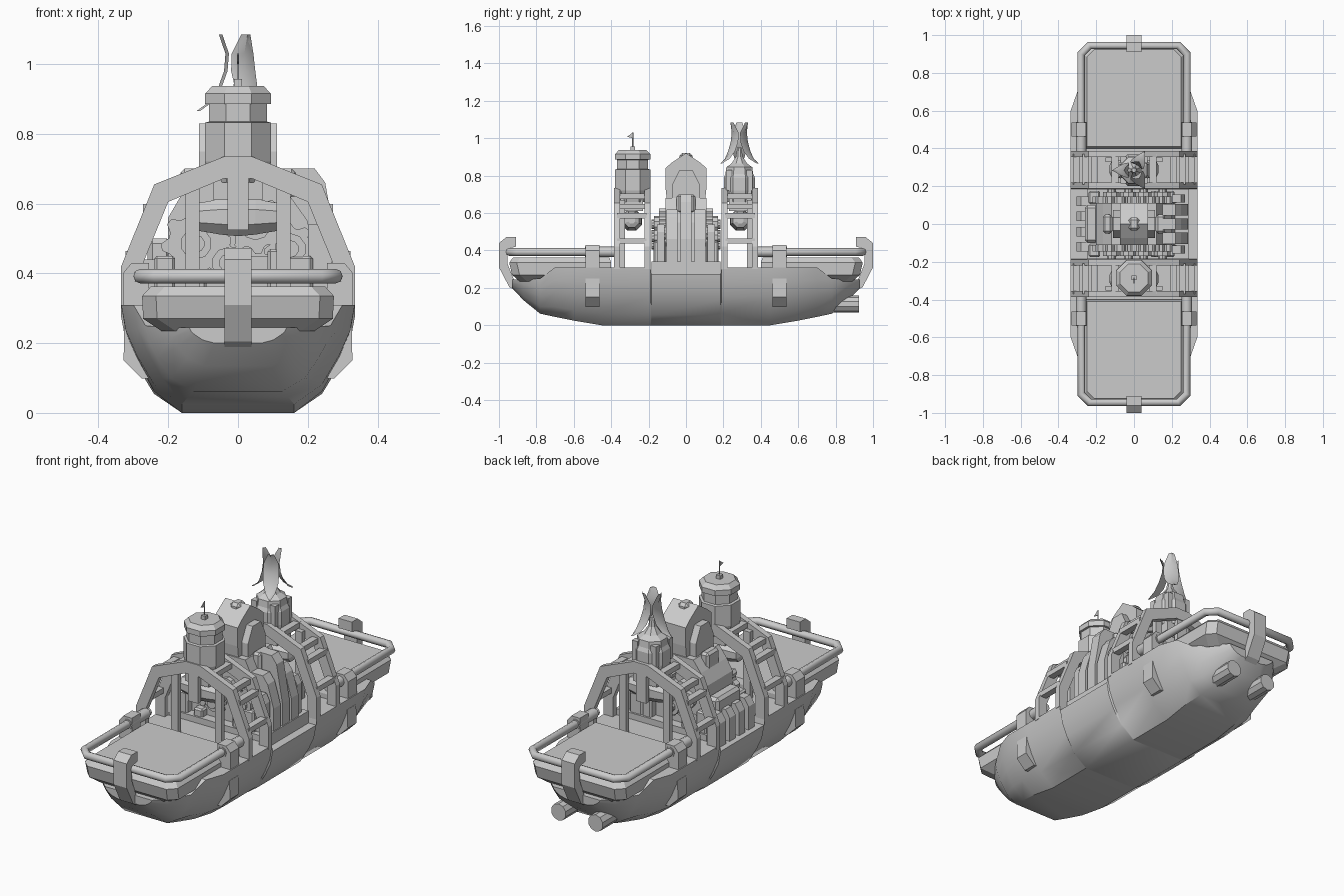
import bpy, bmesh
from math import sin, cos, pi, radians

if "Cube" in bpy.data.objects:
    bpy.data.objects.remove(bpy.data.objects["Cube"])


def mesh(name, verts, faces, smooth=None):
    me = bpy.data.meshes.new(name)
    me.from_pydata(verts, [], faces)
    bm = bmesh.new()
    bm.from_mesh(me)
    bmesh.ops.recalc_face_normals(bm, faces=bm.faces)
    bm.to_mesh(me)
    bm.free()
    ob = bpy.data.objects.new(name, me)
    bpy.context.collection.objects.link(ob)
    if smooth:
        bpy.ops.object.select_all(action='DESELECT')
        bpy.context.view_layer.objects.active = ob
        ob.select_set(True)
        bpy.ops.object.shade_smooth_by_angle(angle=radians(smooth))
    return ob


def loft(name, rings, smooth=None):
    n = len(rings[0])
    faces = [(i*n + j, i*n + (j+1) % n, (i+1)*n + (j+1) % n, (i+1)*n + j)
             for i in range(len(rings)-1) for j in range(n)]
    faces += [tuple(range(n)), tuple(range((len(rings)-1)*n, len(rings)*n))]
    return mesh(name, [v for r in rings for v in r], faces, smooth)


def prism(name, pts, axis, lo, hi):
    put = {'x': lambda a, b, c: (c, a, b), 'y': lambda a, b, c: (a, c, b), 'z': lambda a, b, c: (a, b, c)}[axis]
    return loft(name, [[put(a, b, c) for a, b in pts] for c in (lo, hi)])


def box(name, x0, x1, y0, y1, z0, z1, bevel=0):
    ob = prism(name, [(x0, y0), (x1, y0), (x1, y1), (x0, y1)], 'z', z0, z1)
    if bevel:
        m = ob.modifiers.new('bevel', 'BEVEL')
        m.width, m.segments = bevel, 1
    return ob


def lathe(name, prof, centre, axis='z', n=8):
    cx, cy, cz = centre
    rings = []
    for r, h in prof:
        ring = []
        for k in range(n):
            a, b = r*cos(2*pi*(k+.5)/n), r*sin(2*pi*(k+.5)/n)
            ring.append({'z': (cx+a, cy+b, cz+h), 'y': (cx+a, cy+h, cz+b), 'x': (cx+h, cy+a, cz+b)}[axis])
        rings.append(ring)
    return loft(name, rings)


def tube(name, pts, r):
    cu = bpy.data.curves.new(name, 'CURVE')
    cu.dimensions, cu.bevel_depth, cu.bevel_resolution, cu.use_fill_caps = '3D', r, 2, True
    sp = cu.splines.new('POLY')
    sp.points.add(len(pts)-1)
    for p, c in zip(sp.points, pts):
        p.co = (*c, 1)
    ob = bpy.data.objects.new(name, cu)
    bpy.context.collection.objects.link(ob)


def gear(name, x, z, r, y0, y1, teeth=8):
    pts = []
    for k in range(teeth*4):
        rr = r if k % 4 < 2 else r*.8
        pts.append((x + rr*cos(2*pi*k/teeth/4), z + rr*sin(2*pi*k/teeth/4)))
    prism(name, pts, 'y', min(y0, y1), max(y0, y1))


# Hull: lofted cross-sections (y, half width, keel z, deck z), mirrored fore and aft
half = [(.185, .335, 0, .275), (.19, .335, 0, .31), (.45, .335, 0, .31), (.6, .335, .025, .31),
        (.7, .3, .045, .31), (.78, .265, .062, .25), (.87, .2, .135, .245), (.93, .14, .2, .245)]
stations = [(-y, w, a, b) for y, w, a, b in reversed(half)] + half
section = [(.48, 0), (.72, .2), (.87, .5), (.96, .74), (1, 1)]
rings = []
for y, w, a, b in stations:
    right = [(w*f, y, a + (b-a)*g) for f, g in section]
    rings.append(right + [(-x, yy, z) for x, yy, z in reversed(right)])
loft('hull', rings, 35)

# Parts repeated at bow and stern
for s, end in ((-1, 'bow'), (1, 'stern')):
    # Deck pontoon: stacked chamfered outlines
    rings = []
    for z, w, y0, y1 in ((.235, .22, .41, .89), (.27, .272, .4, .93), (.335, .275, .4, .945), (.362, .25, .41, .925)):
        c = .04
        rings.append([(-w, s*y0, z), (w, s*y0, z), (w, s*(y1-c), z), (w-c, s*y1, z), (c-w, s*y1, z), (-w, s*(y1-c), z)])
    loft(end + '_deck_pontoon', rings)
    # Handrail
    tube(end + '_handrail', [(x, s*y, .392) for x, y in
         ((.28, .36), (.28, .9), (.235, .945), (-.235, .945), (-.28, .9), (-.28, .36))], .021)
    # Hooked fender over the end
    prof = [(1, .31), (1, .44), (.96, .472), (.91, .472), (.91, .42), (.955, .41), (.955, .33), (.89, .17), (.945, .205)]
    prism(end + '_fender', [(s*a, b) for a, b in prof], 'x', -.039, .039)
    for m in (-1, 1):
        # Side cleats: rail bracket and hull bumper
        lo = [(.255, .3), (.33, .3), (.33, .4), (.305, .43), (.255, .43)]
        prism(end + '_rail_bracket', [(m*a, b) for a, b in lo], 'y', s*.5-.037, s*.5+.037)
        lo = [(.24, .25), (.326, .25), (.328, .15), (.275, .098), (.24, .1)]
        prism(end + '_hull_bumper', [(m*a, b) for a, b in lo], 'y', s*.5-.037, s*.5+.037)
        tube(end + '_rail_sleeve', [(m*.28, s*.38, .392), (m*.28, s*.54, .392)], .028)
        # Links between the two arches
        for x, z, h in ((.305, .45, .018), (.255, .585, .018), (.21, .635, .018), (.1, .69, .018)):
            box(end + '_arch_link', m*x-h, m*x+h, s*.29-.08, s*.29+.08, z-.014, z+.014)
        # Inner posts beside the turret
        box(end + '_turret_post', m*.13-.02, m*.13+.02, s*.34-.013, s*.34+.013, .3, .67)
    # Pair of arches
    outer = [(.335, .3), (.335, .42), (.24, .655), (.04, .735)]
    inner = [(.04, .672), (.2, .605), (.28, .41), (.28, .3)]
    prof = outer + [(-x, z) for x, z in reversed(outer)]
    prof += [(-x, z) for x, z in reversed(inner)] + inner
    for y in (.205, .37):
        prism(end + '_arch', prof, 'y', s*y-.016, s*y+.016)
    # Hanging strut, lamp pod and turret mount
    box(end + '_strut', -.03, .03, s*.37-.012, s*.37+.012, .525, .7)
    box(end + '_mount', -.07, .07, s*.29-.06, s*.29+.06, .61, .73)
    lathe(end + '_pod', [(.02, -.13), (.042, -.12), (.055, -.05), (.06, 0), (.055, .05), (.042, .12), (.02, .13)],
          (0, s*.29, .562), 'x')
    # Engine gears and bearings facing this end
    for x, z, r in ((-.12, .485, .1), (.05, .54, .085), (.15, .47, .075), (-.03, .43, .06)):
        gear(end + '_gear', x, z, r, s*.11, s*.145)
        lathe(end + '_gear_hub', [(.045, 0), (.045, .03), (.025, .03), (.025, .045)] if s > 0 else
              [(.025, -.045), (.025, -.03), (.045, -.03), (.045, 0)], (x, s*.14, z), 'y', 10)
    for x0, x1, z in ((.085, .14, .52), (.14, .215, .5), (-.24, -.18, .5), (-.145, -.09, .43)):
        box(end + '_engine_box', x0, x1, s*.14-.035, s*.14+.035, .3, z - .05, .008)
    box(end + '_bulkhead', -.2, .2, s*.12-.015, s*.12+.015, .3, .45)

# Watch turret at the bow
lathe('watch_turret', [(.085, .66), (.103, .72), (.103, .832), (.09, .835), (.09, .885), (.102, .886),
                       (.102, .915), (.08, .937)], (0, -.285, 0))
box('turret_box', -.012, .012, -.297, -.273, .93, .957)
tube('flag_mast', [(0, -.285, .95), (0, -.285, 1.03)], .003)
prism('flag', [(-.285, 1.03), (-.285, 1.0), (-.315, 1.008)], 'x', -.002, .002)

# Flower turret at the stern
lathe('flower_turret', [(.08, .66), (.09, .72), (.09, .79), (.08, .81), (.075, .845), (.045, .865), (.02, .9), (.012, .95)],
      (0, .285, 0))
for k in range(4):
    t = pi/2*k + pi/4
    x, y = .078*cos(t), .285 + .078*sin(t)
    box('turret_clamp', x-.016, x+.016, y-.016, y+.016, .72, .83)
petal = [(.108, .866, .004), (.075, .89, .025), (.048, .93, .037), (.03, .98, .04), (.026, 1.03, .036), (.045, 1.085, .015)]
for k in range(3):
    t = pi/3 + 2*pi*k/3
    rings = []
    for r, z, w in petal:
        rings.append([(q*cos(t) - v*sin(t), .285 + q*sin(t) + v*cos(t), z)
                      for q, v in ((r, -w), (r+.01, 0), (r, w), (r+.005, 0))])
    loft('petal', rings, 40)

# Central engine house
box('engine_base', -.25, .29, -.185, .185, .27, .34)
prism('engine_block', [(-.2, .3), (.22, .3), (.2, .55), (.15, .62), (.12, .68), (-.12, .68), (-.165, .62), (-.2, .56)],
      'y', -.11, .11)
prism('engine_house', [(-.095, .6), (.095, .6), (.11, .74), (.11, .84), (.075, .87), (0, .92), (-.075, .87),
                       (-.11, .84), (-.11, .74)], 'x', -.075, .075)
for m in (-1, 1):
    prism('house_wing', [(-.075, .66), (.075, .66), (.075, .75), (.035, .83), (-.035, .83), (-.075, .75)], 'x',
          min(m*.07, m*.112), max(m*.07, m*.112))
    box('house_buttress', m*.14-.025, m*.14+.025, -.05, .05, .6, .7, .012)
box('house_ridge', -.03, .03, -.035, .035, .84, .922, .015)

# Tall cooling ribs to starboard, short ones to port
for y, z in ((-.075, .62), (0, .7), (.075, .62)):
    prism('tall_rib', [(.13, .3), (.285, .3), (.285, .46), (.25, z-.04), (.22, z), (.13, z)], 'y', y-.03, y+.03)
for y in (-.135, .135):
    prism('side_rib', [(.2, .3), (.27, .3), (.27, .5), (.25, .54), (.2, .54)], 'y', y-.02, y+.02)
for k in range(4):
    y = -.12 + .08*k
    prism('short_rib', [(-.305, .27), (-.305, .4), (-.28, .44), (-.2, .44), (-.2, .27)], 'y', y-.025, y+.025)
box('port_step', -.26, -.19, -.1, .1, .4, .5, .015)

# Exhaust pipes at the stern
for x in (-.11, .11):
    lathe('exhaust_pipe', [(.045, .7), (.045, .925)], (x, 0, .113), 'y', 10)
